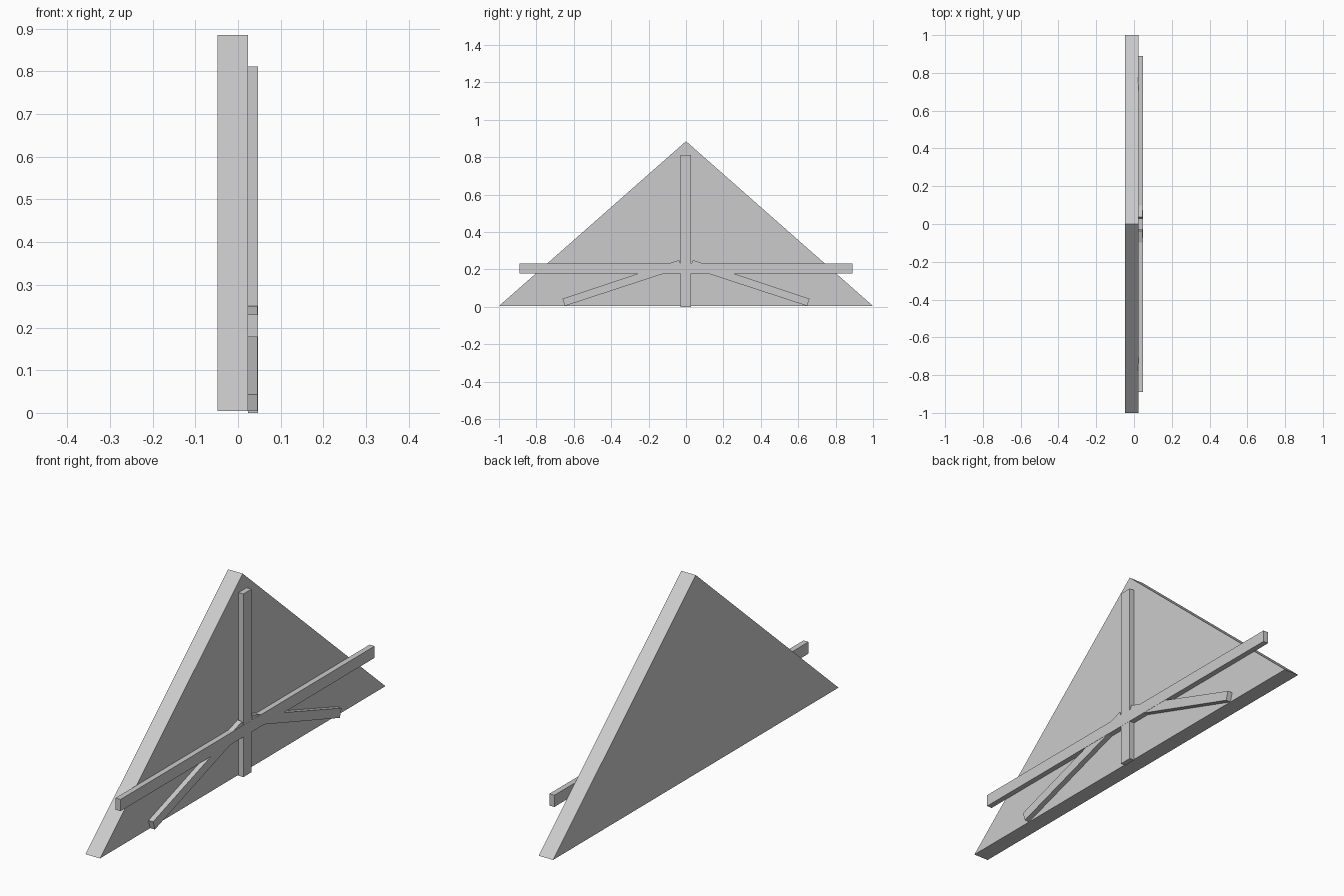
import bpy
import bmesh

if "Cube" in bpy.data.objects:
    bpy.data.objects.remove(bpy.data.objects["Cube"])


def prism(name, profile, x0, x1):
    """Extrude a (y, z) outline along x from x0 to x1."""
    bm = bmesh.new()
    face = bm.faces.new([bm.verts.new((x0, y, z)) for y, z in profile])
    ext = bmesh.ops.extrude_face_region(bm, geom=[face])
    moved = [g for g in ext["geom"] if isinstance(g, bmesh.types.BMVert)]
    bmesh.ops.translate(bm, verts=moved, vec=(x1 - x0, 0, 0))
    bmesh.ops.recalc_face_normals(bm, faces=bm.faces)
    mesh = bpy.data.meshes.new(name)
    bm.to_mesh(mesh)
    bm.free()
    obj = bpy.data.objects.new(name, mesh)
    bpy.context.collection.objects.link(obj)
    return obj


def rect(y0, y1, z0, z1):
    return [(y0, z0), (y1, z0), (y1, z1), (y0, z1)]


# Thick triangular gable panel
prism("gable_panel", [(-1, 0.004), (1, 0.004), (0, 0.885)], -0.048, 0.023)

# Upright post and horizontal beam on the panel face
prism("upright_post", rect(-0.029, 0.028, 0, 0.812), 0.023, 0.0465)
prism("cross_beam", rect(-0.89, 0.89, 0.178, 0.23), 0.0225, 0.047)

# Slanted braces running from the crossing down to the base
brace = [(0.66, 0.043), (0.648, 0.004), (0.022, 0.209), (0.037, 0.25)]
for side, sign in (("left", -1), ("right", 1)):
    prism(f"{side}_brace", [(sign * y, z) for y, z in brace], 0.023, 0.046)
